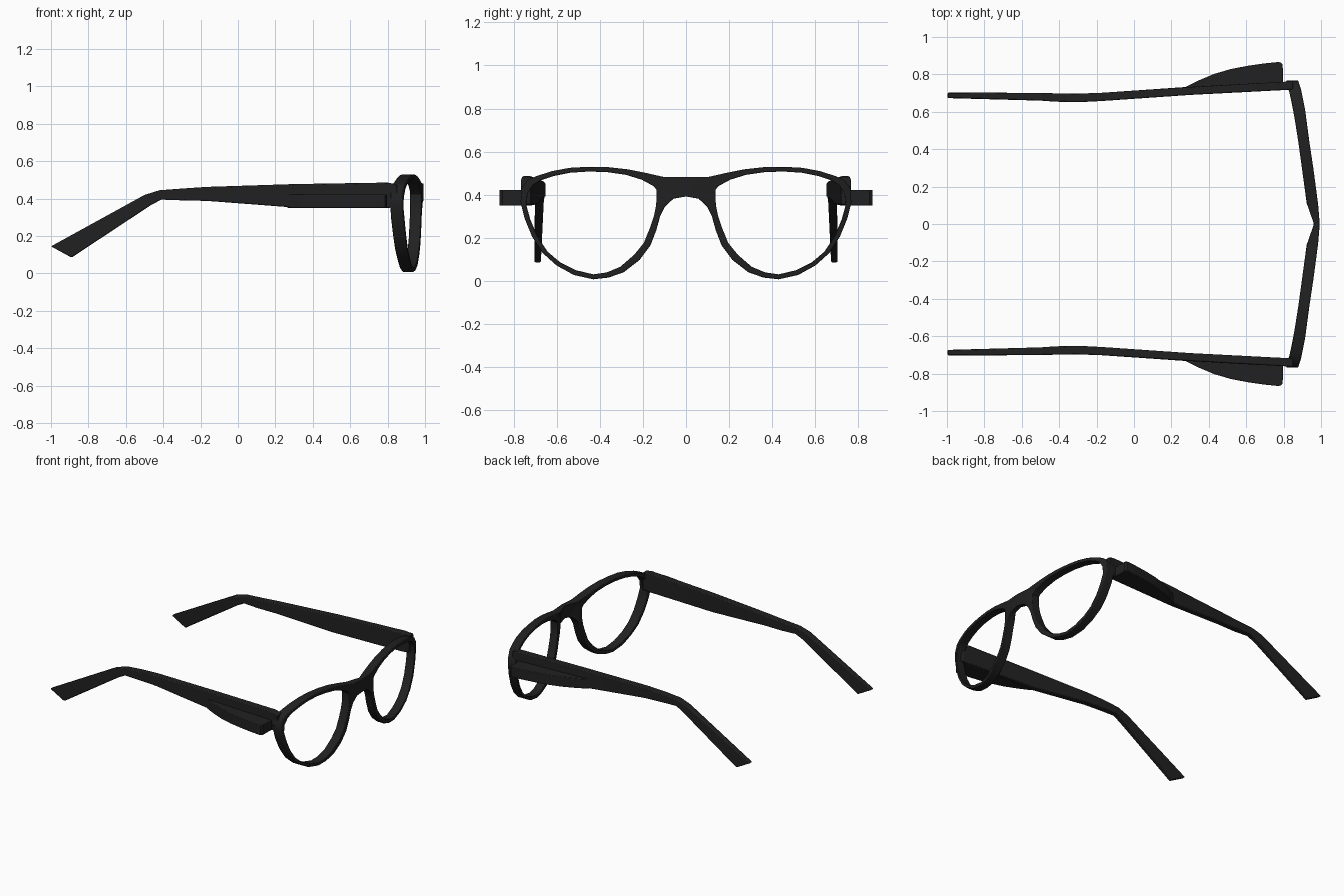
import bpy, bmesh

if "Cube" in bpy.data.objects:
    bpy.data.objects.remove(bpy.data.objects["Cube"])

black = bpy.data.materials.new("black_plastic")
black.diffuse_color = (0.015, 0.015, 0.015, 1)
black.use_nodes = True
black.node_tree.nodes["Principled BSDF"].inputs["Base Color"].default_value = black.diffuse_color


def interp(table, v):
    for (a, fa), (b, fb) in zip(table, table[1:]):
        if v <= b:
            return fa + (fb - fa) * (v - a) / (b - a)
    return table[-1][1]


def finish(name, bm, bevel):
    """Turn a half model into a mirrored, softly bevelled object."""
    bmesh.ops.recalc_face_normals(bm, faces=bm.faces)
    mesh = bpy.data.meshes.new(name)
    bm.to_mesh(mesh)
    bm.free()
    ob = bpy.data.objects.new(name, mesh)
    bpy.context.collection.objects.link(ob)
    mesh.materials.append(black)
    m = ob.modifiers.new("mirror", 'MIRROR')
    m.use_axis = (False, True, False)
    m.merge_threshold = 0.0005
    b = ob.modifiers.new("bevel", 'BEVEL')
    b.width, b.segments, b.limit_method = bevel, 2, 'ANGLE'
    b.angle_limit = 0.9
    bpy.ops.object.select_all(action='DESELECT')
    ob.select_set(True)
    bpy.context.view_layer.objects.active = ob
    bpy.ops.object.shade_smooth_by_angle(angle=0.6)
    return ob


def loft(bm, rings):
    """Join closed rings of points into a capped solid."""
    vs = [[bm.verts.new(p) for p in r] for r in rings]
    n = len(vs[0])
    for a, b in zip(vs, vs[1:]):
        for i in range(n):
            j = (i + 1) % n
            bm.faces.new((a[i], a[j], b[j], b[i]))
    bm.faces.new(vs[0])
    bm.faces.new(vs[-1])


# Front frame: (outer y, z, inner y, z) around one lens, starting at the bridge top
rim = [
    (0, .482, .138, .425), (.10, .482, .150, .440), (.18, .500, .205, .470),
    (.27, .518, .28, .493), (.36, .528, .365, .505), (.45, .530, .45, .508),
    (.54, .525, .54, .502), (.62, .510, .61, .488), (.69, .488, .672, .468),
    (.735, .468, .71, .445), (.764, .428, .735, .405), (.767, .365, .740, .350),
    (.750, .295, .722, .285), (.715, .208, .688, .205), (.665, .130, .642, .136),
    (.60, .072, .583, .086), (.52, .028, .510, .050), (.43, .008, .430, .031),
    (.36, .016, .367, .040), (.29, .040, .305, .066), (.215, .098, .240, .122),
    (.165, .165, .195, .178), (.138, .235, .168, .245), (.120, .300, .148, .305),
    (.098, .345, .139, .350), (.058, .382, .137, .380), (0, .392, .137, .402),
]
front_x = [(0, .993), (.10, .985), (.29, .96), (.45, .936), (.61, .915), (.72, .893), (.77, .876)]
back_x = [(0, .96), (.056, .957), (.105, .924), (.43, .880), (.60, .853), (.70, .832), (.77, .812)]
steps = (0, .41, .76, 1)

bm = bmesh.new()
sheets = []
for table in (front_x, back_x):
    sheet = []
    for oy, oz, iy, iz in rim:
        row = []
        for t in steps:
            y, z = oy + (iy - oy) * t, oz + (iz - oz) * t
            row.append(bm.verts.new((interp(table, y), y, z)))
        sheet.append(row)
    sheets.append(sheet)
f, k = sheets
n = len(rim)
for i in range(n):
    j = (i + 1) % n
    for s in (f, k):
        for c in range(len(steps) - 1):
            bm.faces.new((s[i][c], s[i][c + 1], s[j][c + 1], s[j][c]))
    bm.faces.new((f[i][-1], k[i][-1], k[j][-1], f[j][-1]))
    if j:  # the bridge stays open on the mirror plane
        bm.faces.new((f[i][0], k[i][0], k[j][0], f[j][0]))
finish("front_frame", bm, 0.004)

# Temple arms: top x, z, bottom x, z, centre y, thickness
stations = [
    (.85, .476, .85, .355, .742, .046), (.80, .486, .80, .350, .738, .044),
    (.30, .478, .27, .355, .711, .042), (-.165, .463, -.165, .388, .680, .044),
    (-.30, .454, -.30, .391, .674, .046), (-.42, .445, -.41, .395, .676, .044),
    (-.50, .420, -.465, .366, .680, .041), (-1.0, .145, -.89, .085, .688, .030),
]
bm = bmesh.new()
loft(bm, [[(xt, y - w / 2, zt), (xt, y + w / 2, zt), (xb, y + w / 2, zb), (xb, y - w / 2, zb)]
          for xt, zt, xb, zb, y, w in stations])
finish("temple_arms", bm, 0.006)

# Swelling pods on the outside of the arms
pod = [(.26, .725), (.34, .765), (.43, .803), (.52, .829), (.61, .846), (.70, .859),
       (.77, .866), (.785, .864), (.795, .852), (.797, .735), (.50, .718)]
bm = bmesh.new()
loft(bm, [[(x, y, z) for x, y in pod] for z in (.350, .422)])
finish("side_pods", bm, 0.004)
